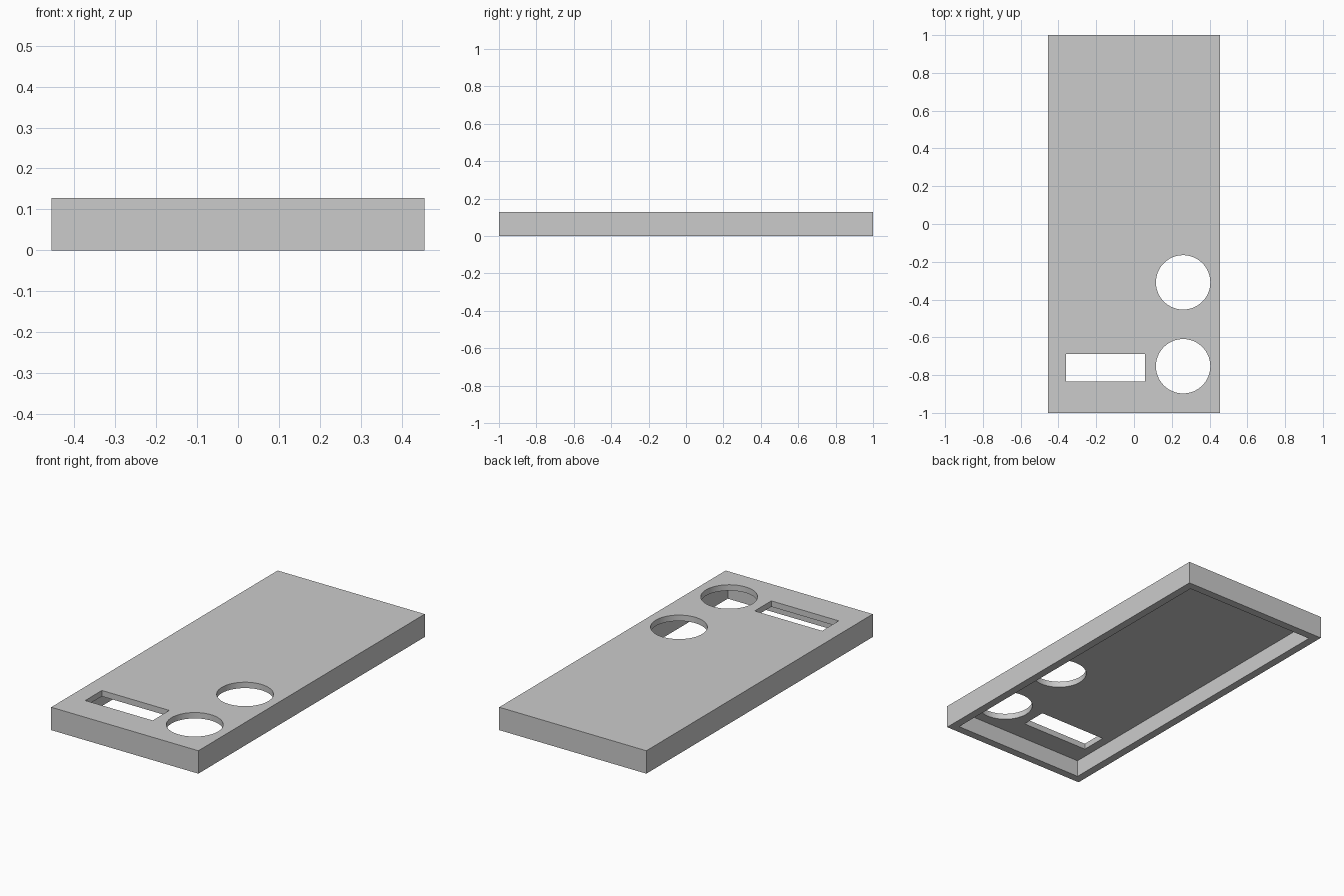
import bpy

if "Cube" in bpy.data.objects:
    bpy.data.objects.remove(bpy.data.objects["Cube"])

W, L, H = 0.91, 2.0, 0.128   # outer size
WALL, PLATE = 0.045, 0.033   # side wall and top plate thickness


def box(name, x0, x1, y0, y1, z0, z1):
    bpy.ops.mesh.primitive_cube_add(
        size=1, location=((x0 + x1) / 2, (y0 + y1) / 2, (z0 + z1) / 2))
    ob = bpy.context.object
    ob.name = name
    ob.scale = (x1 - x0, y1 - y0, z1 - z0)
    bpy.ops.object.transform_apply(location=True, rotation=False, scale=True)
    return ob


def cut(target, cutter):
    mod = target.modifiers.new("cut", 'BOOLEAN')
    mod.operation = 'DIFFERENCE'
    mod.solver = 'EXACT'
    mod.object = cutter
    bpy.context.view_layer.objects.active = target
    bpy.ops.object.modifier_apply(modifier=mod.name)
    bpy.data.objects.remove(cutter, do_unlink=True)


# Outer case
case = box("case_shell", -W / 2, W / 2, -L / 2, L / 2, 0, H)

# Hollow, open underneath
cut(case, box("cavity_cutter", -W / 2 + WALL, W / 2 - WALL,
              -L / 2 + WALL, L / 2 - WALL, -0.1, H - PLATE))

# Rectangular window
cut(case, box("window_cutter", -0.36, 0.057, -0.835, -0.688, 0.05, 0.2))

# Two round openings
for y in (-0.309, -0.753):
    bpy.ops.mesh.primitive_cylinder_add(
        vertices=64, radius=0.144, depth=0.15, location=(0.26, y, 0.125))
    hole = bpy.context.object
    hole.name = "round_hole_cutter"
    cut(case, hole)

# Smooth hole walls, crisp edges elsewhere
bpy.ops.object.select_all(action='DESELECT')
case.select_set(True)
bpy.context.view_layer.objects.active = case
bpy.ops.object.shade_smooth_by_angle()
